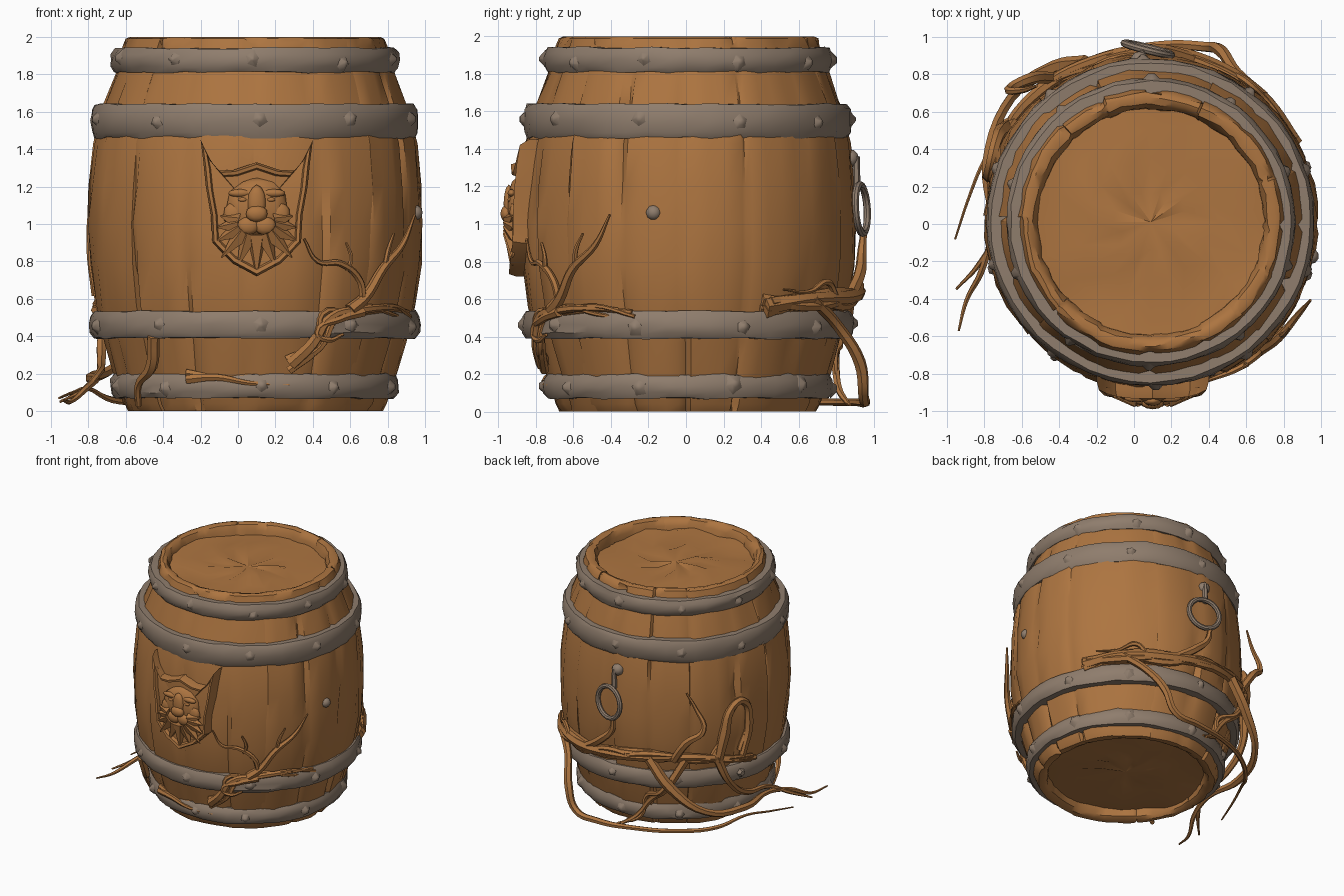
import bpy, bmesh, math, random
from mathutils import Vector, Matrix

if "Cube" in bpy.data.objects:
    bpy.data.objects.remove(bpy.data.objects["Cube"])

random.seed(7)
CX, CY = 0.09, 0.01            # barrel axis
rnd = random.uniform


def material(name, rgb):
    m = bpy.data.materials.new(name)
    m.diffuse_color = (*rgb, 1)
    m.use_nodes = True
    m.node_tree.nodes["Principled BSDF"].inputs["Base Color"].default_value = m.diffuse_color
    return m


WOOD = material("brown_wood", (0.42, 0.178, 0.052))
IRON = material("grey_iron", (0.275, 0.205, 0.152))


def polar(deg, r, z):
    a = math.radians(deg)
    return Vector((CX + r * math.cos(a), CY + r * math.sin(a), z))


def smooth(ob, angle=40):
    bpy.ops.object.select_all(action='DESELECT')
    bpy.context.view_layer.objects.active = ob
    ob.select_set(True)
    bpy.ops.object.shade_smooth_by_angle(angle=math.radians(angle))


def finish(name, bm, mat, angle=40):
    bmesh.ops.recalc_face_normals(bm, faces=bm.faces)
    me = bpy.data.meshes.new(name)
    bm.to_mesh(me)
    bm.free()
    ob = bpy.data.objects.new(name, me)
    bpy.context.collection.objects.link(ob)
    me.materials.append(mat)
    smooth(ob, angle)
    return ob


def lathe(name, profile, angles, mat, shift=lambda i, j: (0, 0), closed=False, cap=False):
    """Spin an (r, z) profile about the barrel axis; shift gives (dr, dz) per vertex."""
    bm = bmesh.new()
    rings = []
    for i, (r, z) in enumerate(profile):
        ring = []
        for j, a in enumerate(angles):
            dr, dz = shift(i, j)
            ring.append(bm.verts.new(polar(a, r + dr, z + dz)))
        rings.append(ring)
    n, m = len(angles), len(profile)
    for i in range(m if closed else m - 1):
        p, q = rings[i], rings[(i + 1) % m]
        for j in range(n):
            k = (j + 1) % n
            bm.faces.new((p[j], p[k], q[k], q[j]))
    if cap:
        c = bm.verts.new((CX, CY, profile[-1][1]))
        for j in range(n):
            bm.faces.new((rings[-1][j], rings[-1][(j + 1) % n], c))
    return finish(name, bm, mat)


# --- staves: bulging wall with worn seams, rolled over into both rims
STAVES = 16
angles, seam = [], []
for s in range(STAVES):
    start, width = s * 360 / STAVES + rnd(-3, 3), 360 / STAVES
    for t in (0, 0.1, 0.36, 0.64, 0.9):
        angles.append(start + t * width)
        seam.append(t == 0)
wall = [(0.60, 0.10), (0.61, 0.02), (0.64, 0.0), (0.68, 0.0), (0.705, 0.04), (0.76, 0.21),
        (0.805, 0.37), (0.857, 0.56), (0.887, 0.78), (0.896, 1.0), (0.888, 1.2), (0.866, 1.43),
        (0.815, 1.63), (0.75, 1.80), (0.705, 1.95), (0.69, 1.99), (0.665, 2.0), (0.63, 1.99),
        (0.607, 1.95), (0.60, 1.88)]
stave_dr = [rnd(-0.007, 0.005) for _ in range(STAVES)]
seam_deep = [rnd(0.008, 0.028) for _ in range(STAVES)]


def wall_shift(i, j):
    s = j // 5
    if i < 3 or i > 16:
        return rnd(-0.008, 0.008), 0
    if seam[j]:                                   # seams open up at random heights
        if i in (15, 16):
            return 0, (-0.03 if rnd(0, 1) > 0.7 else 0)
        return -seam_deep[s] * rnd(0.0, 1.5) - (0.03 if rnd(0, 1) > 0.88 else 0), 0
    return stave_dr[s] + rnd(-0.008, 0.006), 0


lathe("barrel_staves", wall, angles, WOOD, wall_shift)

# --- recessed, uneven lid and base
disc_angles = [k * 18 for k in range(20)]
for name, z in (("lid", 1.925), ("base", 0.07)):
    lathe(name, [(0.64, z), (0.5, z), (0.35, z), (0.17, z)], disc_angles, WOOD,
          lambda i, j: (rnd(-0.05, 0.05) if i else 0, rnd(-0.025, 0.02)), cap=True)

# --- iron hoops with worn, low rivets
hoop_angles = [k * 7.5 for k in range(48)]
rivets = bmesh.new()
for name, z0, z1, R in (("bottom_hoop", 0.07, 0.20, 0.77), ("lower_hoop", 0.39, 0.535, 0.882),
                        ("upper_hoop", 1.46, 1.64, 0.873), ("top_hoop", 1.81, 1.94, 0.77)):
    prof = [(R - 0.12, z0), (R - 0.018, z0), (R, z0 + 0.03), (R + 0.003, (z0 + z1) / 2),
            (R, z1 - 0.03), (R - 0.018, z1), (R - 0.12, z1)]
    lathe(name, prof, hoop_angles, IRON,
          lambda i, j: (0, 0) if i in (0, 6) else (rnd(-0.007, 0.005), rnd(-0.006, 0.006)), True)
    for k in range(10):
        a = -90 + k * 36 + rnd(-3, 3)
        M = (Matrix.Translation(polar(a, R + 0.006, (z0 + z1) / 2 + rnd(-0.015, 0.015)))
             @ Matrix.Rotation(math.radians(a), 4, 'Z') @ Matrix.Rotation(math.pi / 2, 4, 'Y')
             @ Matrix.Rotation(rnd(0, 6), 4, 'Z'))
        bmesh.ops.create_cone(rivets, cap_ends=True, segments=5, radius1=rnd(0.045, 0.06),
                              radius2=rnd(0.008, 0.02), depth=0.036, matrix=M)
finish("hoop_rivets", rivets, IRON, 60)

# --- side stud, ring mount and hanging ring
studs = bmesh.new()
for a, r, z, size in ((-12, 0.875, 1.06, 0.042), (94, 0.865, 1.35, 0.05)):
    bmesh.ops.create_icosphere(studs, subdivisions=2, radius=size, matrix=Matrix.Translation(polar(a, r, z)))
finish("studs", studs, IRON)
bpy.ops.mesh.primitive_torus_add(major_segments=20, minor_segments=8, major_radius=0.13,
                                 minor_radius=0.02, location=polar(91, 0.925, 1.08),
                                 rotation=(math.pi / 2 + 0.06, 0, math.radians(-14)))
ring = bpy.context.object
ring.name = "hanging_ring"
ring.data.materials.append(IRON)
smooth(ring)
link = bmesh.new()
bmesh.ops.create_cone(link, cap_ends=True, segments=6, radius1=0.022, radius2=0.018, depth=0.16,
                      matrix=Matrix.Translation(polar(93, 0.90, 1.28)))
finish("ring_link", link, IRON)

# --- shield on the front: half outline mirrored, sunken field inside a raised border
half = [(0.0, 1.33), (0.12, 1.29), (0.20, 1.285), (0.25, 1.34), (0.30, 1.45), (0.285, 1.33), (0.272, 1.2),
        (0.245, 1.05), (0.237, 0.9), (0.13, 0.79)]
outline = half + [(0.0, 0.72)] + [(-x, z) for x, z in half[:0:-1]]
SX = 0.10


def bend(x, z):                                    # follow the barrel curve
    return 0.4 * x * x + 0.25 * max(0, z - 1.1) ** 2


bm = bmesh.new()
loops = []
for scale, y in ((1.0, -0.80), (1.0, -0.905), (0.96, -0.945), (0.89, -0.94), (0.86, -0.912)):
    ring_v = []
    for x, z in outline:
        drop = 0.35 * max(0, z - 1.33) * (1 - scale) / 0.14
        p = (x * scale, 1.05 + (z - 1.05) * scale - drop)
        ring_v.append(bm.verts.new((SX + p[0], y + bend(*p), p[1])))
    loops.append(ring_v)
for p, q in zip(loops, loops[1:]):
    for j in range(len(p)):
        k = (j + 1) % len(p)
        bm.faces.new((p[j], p[k], q[k], q[j]))
mid = bm.verts.new((SX, -0.915, 1.05))
for j in range(len(outline)):
    bm.faces.new((loops[-1][j], loops[-1][(j + 1) % len(outline)], mid))
finish("shield", bm, WOOD, 35)

# --- carved beast head: blobs for the face, cones for mane and beard
bm = bmesh.new()


def blob(x, y, z, sx, sy, sz):
    for side in ((1, -1) if x else (1,)):
        M = Matrix.Translation((SX + side * x, y, z)) @ Matrix.Diagonal((sx, sy, sz, 1))
        bmesh.ops.create_icosphere(bm, subdivisions=2, radius=1, matrix=M)


blob(0, -0.90, 1.09, 0.17, 0.055, 0.16)            # skull
blob(0, -0.945, 1.11, 0.05, 0.028, 0.10)           # nose bridge
blob(0, -0.96, 1.055, 0.06, 0.03, 0.045)           # nose
blob(0.045, -0.94, 0.99, 0.06, 0.03, 0.05)         # muzzle
blob(0.09, -0.93, 1.165, 0.065, 0.022, 0.022)      # brows
blob(0.075, -0.94, 1.13, 0.025, 0.012, 0.012)      # eyes
blob(0.12, -0.915, 1.05, 0.06, 0.028, 0.07)        # cheeks
for k in range(11):                                # mane tufts fanned around the chin
    t = -1 + 2 * k / 10
    ang = t * math.radians(105)
    d = Vector((math.sin(ang), 0.0, -math.cos(ang)))
    base = Vector((SX, -0.925, 1.0)) + Vector((0.1 * d.x, 0, 0.06 * d.z))
    size = 0.10 + 0.11 * max(0, math.cos(ang)) * (1 if k % 2 else 0.75)
    M = Matrix.Translation(base + d * size * 0.5) @ d.to_track_quat('Z', 'Y').to_matrix().to_4x4()
    bmesh.ops.create_cone(bm, cap_ends=True, segments=5, radius1=0.055, radius2=0.004, depth=size, matrix=M)
finish("beast_head_relief", bm, WOOD, 60)


# --- roots: tapered curves through (angle, radius, height) points
def root(name, pts, thick, tip=0.007, strands=1):
    thick *= 1.25
    cu = bpy.data.curves.new(name, 'CURVE')
    cu.dimensions, cu.bevel_depth, cu.bevel_resolution, cu.resolution_u = '3D', 1, 1, 5
    cu.use_fill_caps = True
    for s in range(strands):
        sp = cu.splines.new('BEZIER')
        sp.bezier_points.add(len(pts) - 1)
        for i, (bp, (a, r, z)) in enumerate(zip(sp.bezier_points, pts)):
            j = 0 if s == 0 else 1
            bp.co = polar(a + j * rnd(-3, 3), r + j * rnd(-0.03, 0.01), z + j * rnd(-0.04, 0.04))
            bp.handle_left_type = bp.handle_right_type = 'AUTO'
            f = i / (len(pts) - 1)
            bp.radius = (thick * (1 - f) + tip * f) * rnd(0.8, 1.15) * (1 if s == 0 else 0.75)
    ob = bpy.data.objects.new(name, cu)
    bpy.context.collection.objects.link(ob)
    bpy.ops.object.select_all(action='DESELECT')
    bpy.context.view_layer.objects.active = ob
    ob.select_set(True)
    bpy.ops.object.convert(target='MESH')
    ob = bpy.context.object
    ob.data.materials.clear()
    ob.data.materials.append(WOOD)
    smooth(ob, 50)


# front right cluster
root("front_root", [(-76, .80, .25), (-69, .86, .36), (-63, .89, .50), (-50, .89, .54), (-35, .88, .55), (-20, .87, .53)], .026, .014, 4)
root("front_root_curl", [(-50, .90, .53), (-60, .90, .49), (-68, .89, .42), (-64, .89, .38), (-58, .89, .41)], .022, .01)
root("front_branch_tall", [(-55, .89, .54), (-49, .90, .61), (-42, .92, .76), (-32, .93, .89), (-26, .95, 1.05)], .034)
root("front_branch_left", [(-50, .90, .60), (-52, .91, .70), (-60, .91, .79), (-68, .90, .80), (-73, .90, .92)], .02)
root("front_branch_twig", [(-57, .91, .75), (-56, .92, .82), (-58, .92, .90)], .012)
root("front_branch_fork", [(-41, .92, .77), (-40, .93, .86), (-37, .93, .95)], .014)
# low strands on the front left
root("low_root", [(-118, .77, .17), (-105, .77, .18), (-92, .77, .15), (-76, .765, .14)], .022, .01, 2)
root("left_front_root", [(-129, .86, .40), (-133, .81, .24), (-142, .79, .14), (-146, .75, .03)], .028, .017)
# big tangle round the back
root("back_root", [(28, .87, .56), (48, .89, .60), (70, .90, .61), (90, .91, .64), (110, .91, .66), (130, .92, .68), (150, .91, .63), (168, .87, .56)], .036, .022, 6)
root("back_root_drop", [(48, .90, .60), (60, .92, .46), (68, .99, .26), (73, .98, .08), (85, .95, .05), (105, .92, .05), (125, .92, .05), (145, .93, .06), (160, .95, .12), (172, .98, .10), (185, 1.05, .07)], .028, .007)
root("back_root_long", [(112, .92, .66), (122, .97, .45), (138, 1.0, .24), (160, .93, .18), (182, .85, .17), (196, .94, .12), (203, 1.07, .05), (209.5, 1.18, .06)], .034)
root("back_root_side", [(145, .92, .66), (152, .92, .42), (165, .85, .26), (185, .84, .2), (194, .95, .11), (199, 1.1, .05)], .03)
root("back_root_foot", [(130, .92, .66), (120, .91, .40), (112, .85, .28), (104, .83, .12), (96, .86, .04)], .03, .012, 2)
root("back_arch", [(146, .92, .62), (149, .93, .85), (153, .93, 1.06), (160, .91, 1.08), (164, .90, .88), (160, .90, .62)], .034, .03, 2)
root("back_branch", [(124, .93, .66), (130, 1.0, .84), (137, 1.04, .96), (134, .98, 1.12), (130, .95, 1.24)], .03)
root("ring_root", [(75, .90, .62), (86, .92, .74), (93, .93, .86), (94, .94, .96)], .03, .016)
root("right_back_twig", [(60, .91, .62), (55, .91, .69), (46, .90, .64), (35, .89, .65)], .018)
